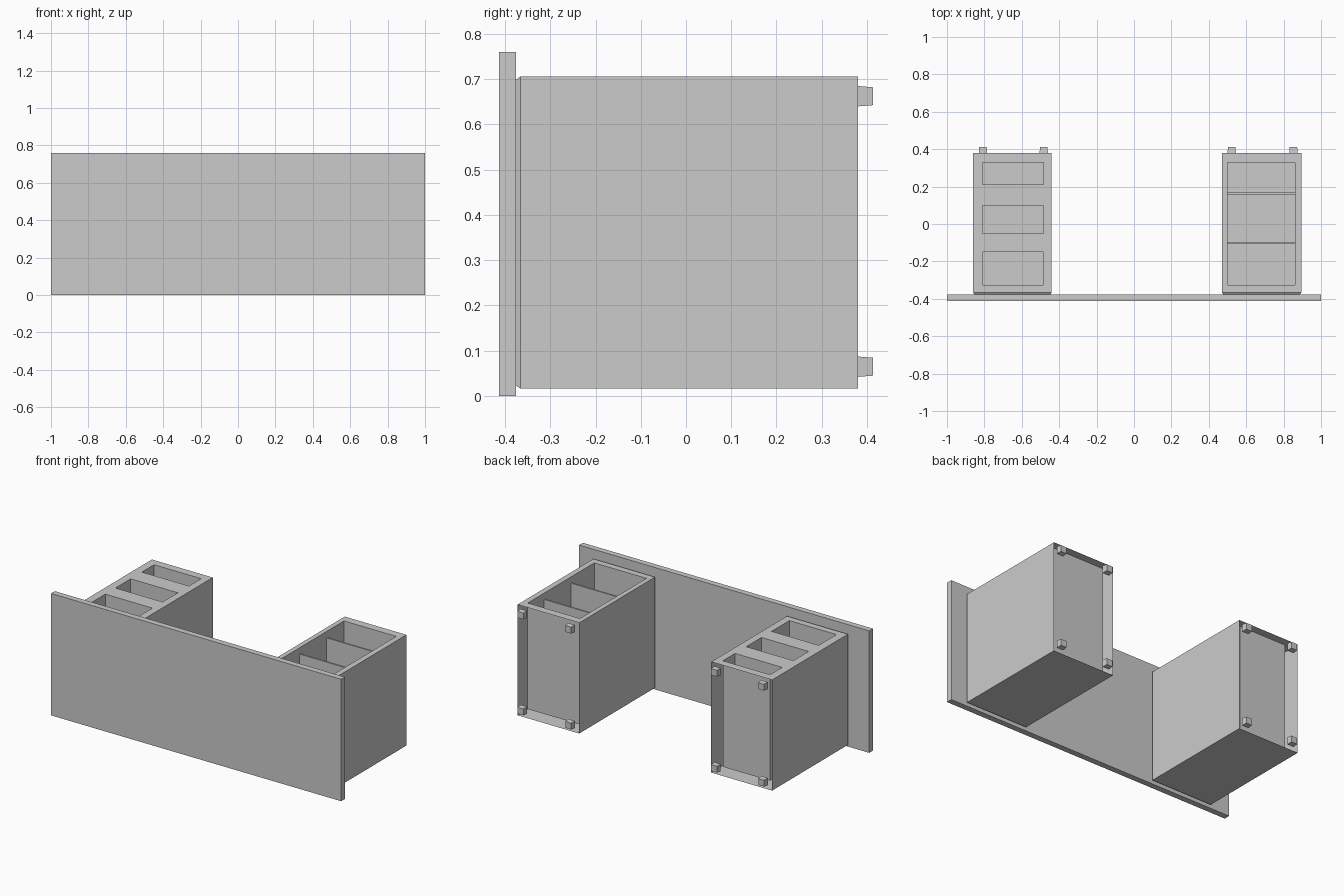
import bpy, bmesh

if "Cube" in bpy.data.objects:
    bpy.data.objects.remove(bpy.data.objects["Cube"])

Z0, Z1 = 0.016, 0.706          # pedestal bottom / drawer front
Y0, Y1 = -0.366, 0.38          # pedestal ends (y1 end is open)
POCKET_FLOOR = 0.045


def finish(name, bm):
    bmesh.ops.remove_doubles(bm, verts=bm.verts, dist=1e-5)
    mesh = bpy.data.meshes.new(name)
    bm.to_mesh(mesh)
    bm.free()
    obj = bpy.data.objects.new(name, mesh)
    bpy.context.collection.objects.link(obj)
    return obj


def quad(bm, *pts):
    bm.faces.new([bm.verts.new(p) for p in pts])


def box(name, x0, x1, y0, y1, z0, z1, taper=1.0):
    """Box whose +y end may be scaled by taper."""
    bm = bmesh.new()
    bmesh.ops.create_cube(bm, size=1)
    for v in bm.verts:
        s = taper if v.co.y > 0 else 1.0
        v.co = ((x0 + x1) / 2 + v.co.x * (x1 - x0) * s,
                (y0 + y1) / 2 + v.co.y * (y1 - y0),
                (z0 + z1) / 2 + v.co.z * (z1 - z0) * s)
    return finish(name, bm)


def pedestal(name, x0, x1, px0, px1, pockets):
    """Thin open-ended shell with pockets sunk into its +z face."""
    bm = bmesh.new()
    # outer walls
    quad(bm, (x0, Y0, Z0), (x0, Y0, Z1), (x0, Y1, Z1), (x0, Y1, Z0))
    quad(bm, (x1, Y0, Z0), (x1, Y1, Z0), (x1, Y1, Z1), (x1, Y0, Z1))
    quad(bm, (x0, Y0, Z0), (x0, Y1, Z0), (x1, Y1, Z0), (x1, Y0, Z0))
    # chamfered neck against the desktop
    c, yn = 0.007, -0.376
    ring = [(x0, Z0, 1, 1), (x1, Z0, -1, 1), (x1, Z1, -1, -1), (x0, Z1, 1, -1)]
    for i in range(4):
        a, b = ring[i], ring[(i + 1) % 4]
        quad(bm, (a[0], Y0, a[1]), (b[0], Y0, b[1]),
             (b[0] + c * b[2], yn, b[1] + c * b[3]),
             (a[0] + c * a[2], yn, a[1] + c * a[3]))
    # face frame as a grid with the pocket cells left out
    xs = [x0, px0, px1, x1]
    ys = [Y0] + sorted(y for p in pockets for y in p) + [Y1]
    for i in range(3):
        for j in range(len(ys) - 1):
            if i == 1 and j % 2 == 1:
                continue
            a, b, d, e = xs[i], xs[i + 1], ys[j], ys[j + 1]
            quad(bm, (a, d, Z1), (b, d, Z1), (b, e, Z1), (a, e, Z1))
    # pocket walls and floors
    f = POCKET_FLOOR
    for d, e in pockets:
        quad(bm, (px0, d, f), (px1, d, f), (px1, e, f), (px0, e, f))
        quad(bm, (px0, d, f), (px0, e, f), (px0, e, Z1), (px0, d, Z1))
        quad(bm, (px1, d, f), (px1, d, Z1), (px1, e, Z1), (px1, e, f))
        quad(bm, (px0, d, f), (px0, d, Z1), (px1, d, Z1), (px1, d, f))
        quad(bm, (px0, e, f), (px1, e, f), (px1, e, Z1), (px0, e, Z1))
    return finish(name, bm)


# desktop panel
box("desktop", -1, 1, -0.413, -0.376, 0, 0.76)

# pedestals
pedestal("drawer_pedestal", -0.86, -0.44, -0.81, -0.485,
         [(-0.325, -0.15), (-0.05, 0.10), (0.21, 0.33)])
pedestal("shelf_pedestal", 0.47, 0.895, 0.50, 0.86, [(-0.325, 0.33)])

# shelves inside the open pedestal
for i, y in enumerate((-0.107, 0.158)):
    box(f"shelf_{i + 1}", 0.50, 0.86, y, y + 0.01, POCKET_FLOOR, Z1 - 0.04)

# tapered feet
for side, xs in (("left", (-0.83, -0.505)), ("right", (0.50, 0.83))):
    for x in xs:
        for z in (0.042, 0.64):
            box(f"foot_{side}", x, x + 0.045, Y1, 0.413, z, z + 0.045, 0.88)
